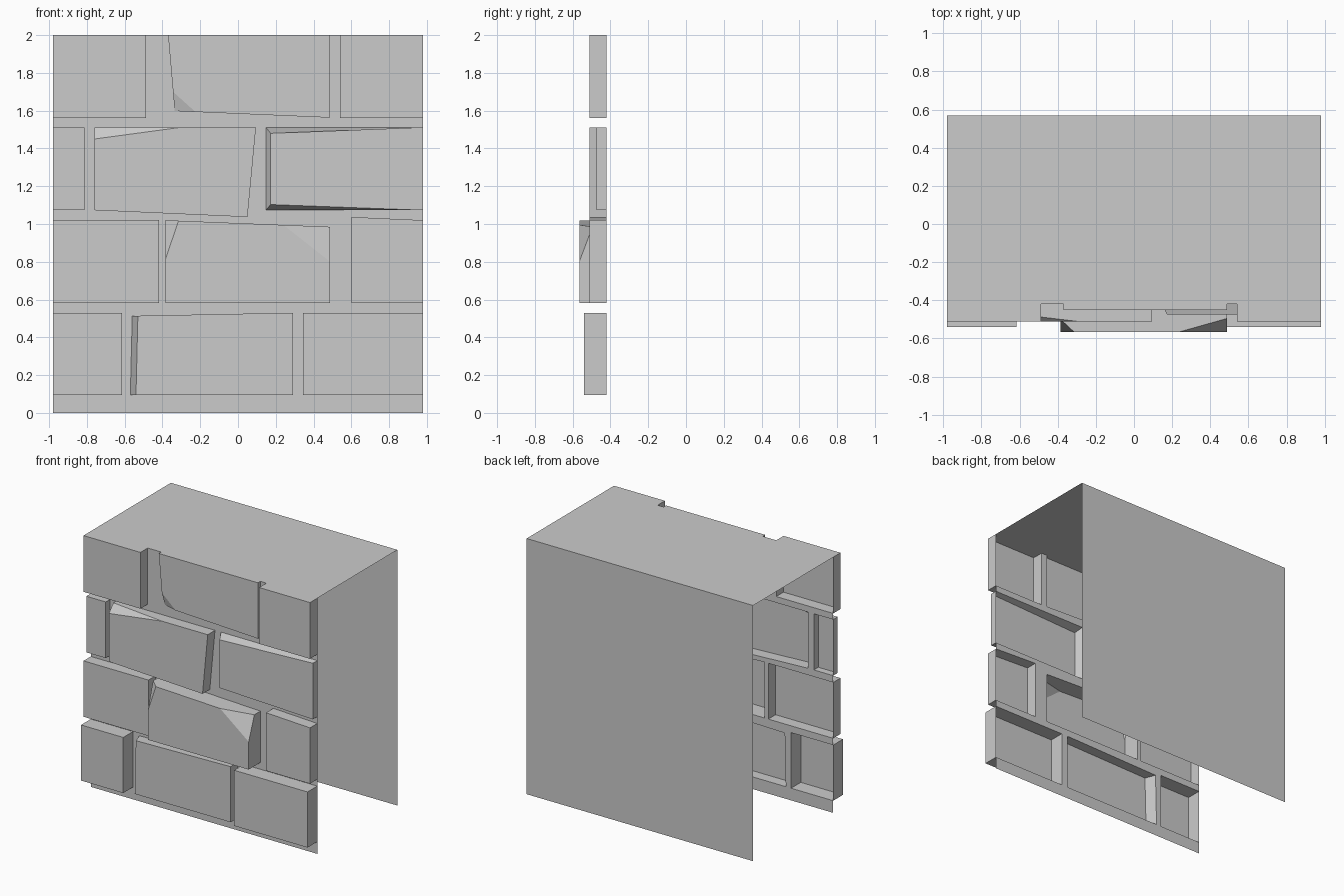
import bpy, bmesh
from mathutils import Vector

if "Cube" in bpy.data.objects:
    bpy.data.objects.remove(bpy.data.objects["Cube"])

W, H = 0.98, 2.0          # half width, height
MORTAR, BACK = -0.42, 0.57


def to_object(name, bm):
    mesh = bpy.data.meshes.new(name)
    bm.to_mesh(mesh)
    bm.free()
    ob = bpy.data.objects.new(name, mesh)
    bpy.context.collection.objects.link(ob)
    return ob


def box(x0, x1, z0, z1):
    return [(x0, z0), (x1, z0), (x1, z1), (x0, z1)]


bases = []


def brick(name, y, base, front=None, chips=()):
    """Hollow brick: front face plus sides, open at the mortar; chips are 3-point planes."""
    bases.append(base)
    bm = bmesh.new()
    b = [bm.verts.new((x, MORTAR, z)) for x, z in base]
    f = [bm.verts.new((x, y, z)) for x, z in (front or base)]
    bm.faces.new(f)
    for i in range(4):
        j = (i + 1) % 4
        if base[i][1] < H or base[j][1] < H:      # the top cap closes the top row
            bm.faces.new((b[i], b[j], f[j], f[i]))
    centre = sum((v.co for v in b + f), Vector()) / 8
    for pts in chips:
        p, q, r = map(Vector, pts)
        n = (q - p).cross(r - p).normalized()
        if n.dot(centre - p) > 0:
            n = -n
        cut = bmesh.ops.bisect_plane(bm, geom=bm.verts[:] + bm.edges[:] + bm.faces[:], dist=1e-5,
                                     plane_co=p, plane_no=n, clear_outer=True)['geom_cut']
        edges = [e for e in cut if isinstance(e, bmesh.types.BMEdge)]
        for face in bmesh.ops.edgeloop_fill(bm, edges=edges)['faces']:
            face.normal_update()
            if face.normal.dot(n) < 0:
                face.normal_flip()
    to_object(name, bm)


# Bottom row
brick("brick_row1_left", -0.54, box(-W, -0.615, 0.095, 0.53))
brick("brick_row1_middle", -0.505,
      [(-0.57, 0.095), (0.29, 0.095), (0.29, 0.53), (-0.56, 0.512)],
      [(-0.54, 0.095), (0.29, 0.095), (0.29, 0.53), (-0.53, 0.514)])
brick("brick_row1_right", -0.54, box(0.345, W, 0.095, 0.53))

# Second row
brick("brick_row2_left", -0.51, box(-W, -0.418, 0.583, 1.02))
brick("brick_row2_middle", -0.565,
      [(-0.385, 0.583), (0.488, 0.583), (0.488, 0.985), (-0.385, 1.02)],
      chips=[[(-0.385, -0.565, 0.81), (-0.315, -0.565, 1.017), (-0.385, -0.50, 1.02)],
             [(0.24, -0.565, 0.995), (0.488, -0.565, 0.80), (0.488, -0.495, 0.985)]])
brick("brick_row2_right", -0.51, [(0.6, 0.583), (W, 0.583), (W, 1.02), (0.6, 1.037)])

# Third row
brick("brick_row3_left", -0.475, box(-W, -0.812, 1.073, 1.512))
brick("brick_row3_middle", -0.51,
      [(-0.76, 1.073), (0.05, 1.037), (0.095, 1.512), (-0.76, 1.512)],
      chips=[[(-0.76, -0.51, 1.45), (-0.3, -0.51, 1.512), (-0.76, -0.455, 1.512)]])
brick("brick_row3_right", -0.475, box(0.147, W, 1.073, 1.512),
      [(0.173, 1.103), (W, 1.073), (W, 1.512), (0.173, 1.48)])

# Top row
brick("brick_row4_left", -0.51, box(-W, -0.487, 1.56, H))
brick("brick_row4_middle", -0.45,
      [(-0.335, 1.598), (0.488, 1.563), (0.488, H), (-0.37, H)],
      chips=[[(-0.344, -0.45, 1.70), (-0.225, -0.45, 1.593), (-0.335, -0.424, 1.598)]])
brick("brick_row4_right", -0.51, box(0.54, W, 1.56, H))

# Mortar sheet with an opening behind every brick
bm = bmesh.new()
bm.faces.new([bm.verts.new((x, MORTAR, z)) for x, z in box(-W, W, 0, H)])


def inside(x, z, poly):
    return all((c - a) * (z - b) - (d - b) * (x - a) > 0
               for (a, b), (c, d) in zip(poly, poly[1:] + poly[:1]))


for poly in bases:
    for (a, b), (c, d) in zip(poly, poly[1:] + poly[:1]):
        bmesh.ops.bisect_plane(bm, geom=bm.verts[:] + bm.edges[:] + bm.faces[:], dist=1e-5,
                               plane_co=(a, MORTAR, b), plane_no=(d - b, 0, a - c))
gone = []
for face in bm.faces:
    m = face.calc_center_median()
    if any(inside(m.x, m.z, p) for p in bases):
        gone.append(face)
bmesh.ops.delete(bm, geom=gone, context='FACES')
to_object("mortar", bm)

# Top cap following the top row's outline, and the back panel
bm = bmesh.new()
outline = [(-W, -0.51), (-0.487, -0.51), (-0.487, MORTAR), (-0.37, MORTAR), (-0.37, -0.45),
           (0.488, -0.45), (0.488, MORTAR), (0.54, MORTAR), (0.54, -0.51), (W, -0.51),
           (W, BACK), (-W, BACK)]
top = [bm.verts.new((x, y, H)) for x, y in outline]
bm.faces.new(top)
low = [bm.verts.new((x, BACK, 0)) for x in (-W, W)]
bm.faces.new((low[0], top[-1], top[-2], low[1]))
to_object("top_and_back", bm)
